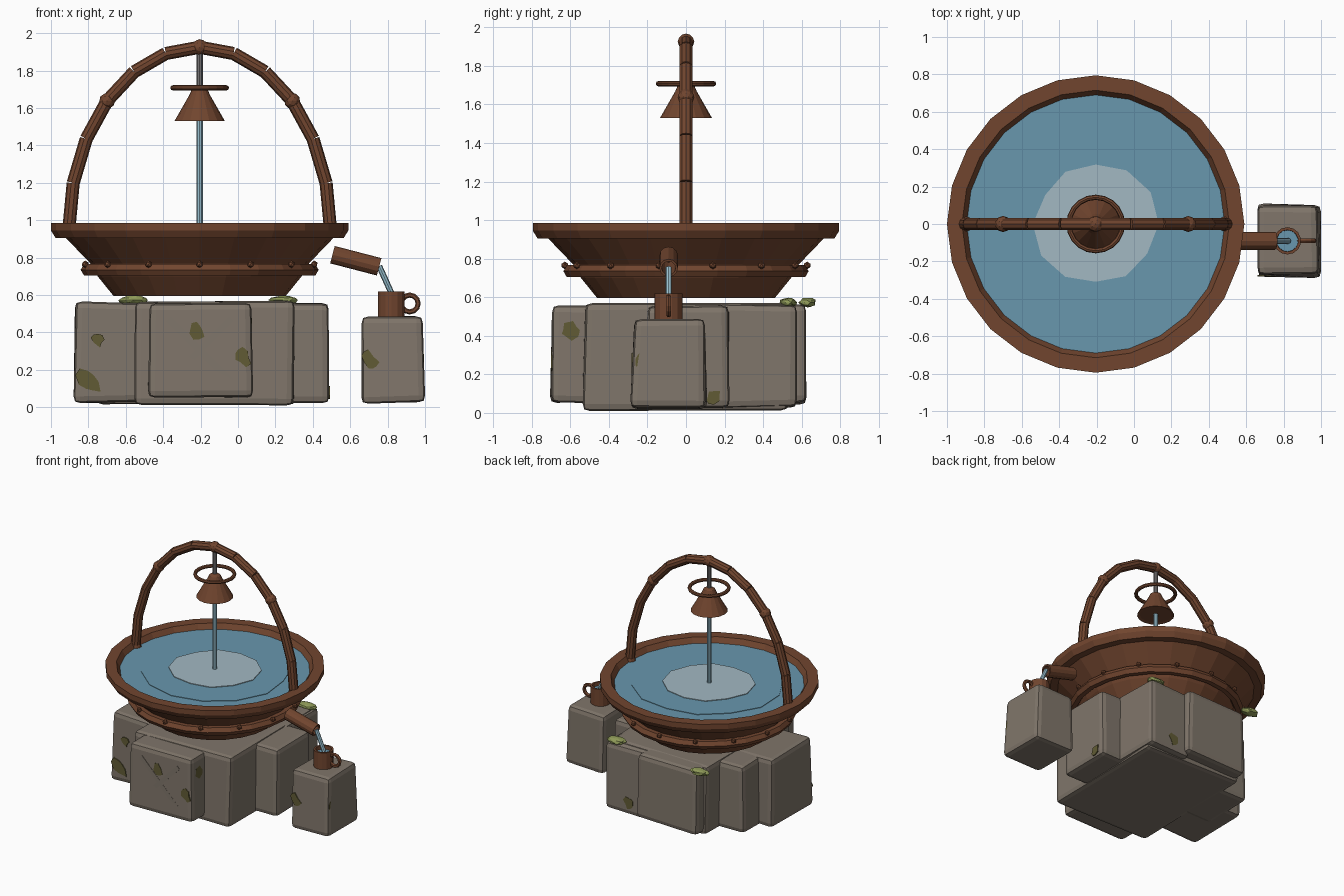
import bpy, bmesh, math, random
from mathutils import Vector, Matrix

random.seed(4)
if "Cube" in bpy.data.objects:
    bpy.data.objects.remove(bpy.data.objects["Cube"])


def material(name, r, g, b):
    m = bpy.data.materials.new(name)
    m.use_nodes = True
    m.diffuse_color = (r, g, b, 1)
    m.node_tree.nodes["Principled BSDF"].inputs["Base Color"].default_value = (r, g, b, 1)
    return m


WOOD = material("brown wood", .165, .06, .028)
STONE = material("grey stone", .215, .18, .145)
WATER = material("blue water", .14, .31, .42)
FOAM = material("pale foam", .36, .48, .54)
STREAM = material("light stream", .32, .53, .63)
ROD = material("grey rod", .19, .18, .18)
MOSS = material("dark moss", .12, .105, .035)
CLUMP = material("light moss", .28, .33, .10)

CX = -.205  # basin axis


def finish(name, bm, mat, matrix=None):
    bmesh.ops.recalc_face_normals(bm, faces=bm.faces)
    me = bpy.data.meshes.new(name)
    bm.to_mesh(me)
    bm.free()
    me.materials.append(mat)
    ob = bpy.data.objects.new(name, me)
    bpy.context.collection.objects.link(ob)
    if matrix:
        ob.matrix_world = matrix
    return ob


def lathe(name, profile, mat, n=24, loc=(CX, 0, 0), closed=False, jitter=0, rot=None):
    """Spin (radius, height) points; caps the ends unless the profile is closed."""
    bm = bmesh.new()
    wobble = [1 + random.uniform(-jitter, jitter) for _ in range(n)]
    rings = []
    for r, z in profile:
        rings.append([bm.verts.new((r * w * math.sin(math.tau * i / n),
                                    r * w * math.cos(math.tau * i / n), z))
                      for i, w in enumerate(wobble)])
    pairs = list(zip(rings, rings[1:]))
    if closed:
        pairs.append((rings[-1], rings[0]))
    else:
        bm.faces.new(rings[0])
        bm.faces.new(rings[-1])
    for a, b in pairs:
        for i in range(n):
            j = (i + 1) % n
            bm.faces.new((a[i], a[j], b[j], b[i]))
    matrix = Matrix.Translation(loc)
    if rot:
        matrix = matrix @ rot.to_matrix().to_4x4()
    return finish(name, bm, mat, matrix)


def rod(name, a, b, r, mat, n=10):
    a, b = Vector(a), Vector(b)
    d = b - a
    return lathe(name, [(r, 0), (r, d.length)], mat, n, a, rot=d.to_track_quat('Z', 'Y'))


def ball(name, loc, r, mat, scale=(1, 1, 1), jitter=0):
    bm = bmesh.new()
    bmesh.ops.create_icosphere(bm, subdivisions=2 if r > .03 else 1, radius=r)
    for v in bm.verts:
        v.co *= 1 + random.uniform(-jitter, jitter)
    return finish(name, bm, mat, Matrix.Translation(loc) @ Matrix.Diagonal((*scale, 1)))


def ring(name, loc, major, minor, mat, n=20, sides=8, rot=None, stretch=1):
    pts = [(major + minor * math.cos(math.tau * k / sides),
            stretch * minor * math.sin(math.tau * k / sides)) for k in range(sides)]
    return lathe(name, pts, mat, n, loc, closed=True, rot=rot)


def stone(name, x, y, z, taper=.97, skew=.008):
    """Bevelled, slightly uneven block spanning the given ranges."""
    bm = bmesh.new()
    bmesh.ops.create_cube(bm, size=1)
    size = Vector([r[1] - r[0] for r in (x, y, z)])
    for v in bm.verts:
        t = taper if v.co.z > 0 else 1
        v.co = Vector((v.co.x * size.x * t, v.co.y * size.y * t, v.co.z * size.z))
        v.co += Vector([random.uniform(-skew, skew) for _ in range(3)])
    bmesh.ops.bevel(bm, geom=bm.edges[:], offset=.035, segments=2, profile=.6, affect='EDGES')
    return finish(name, bm, STONE, Matrix.Translation([sum(r) / 2 for r in (x, y, z)]))


def patch(loc, w, h, normal):
    """Thin irregular moss plate lying on a stone face."""
    ob = lathe("moss_patch", [(1, -.004), (1, .004)], MOSS, 9, jitter=.3)
    spin = Matrix.Rotation(.6, 4, 'Z')
    turn = Vector(normal).to_track_quat('Z', 'Y').to_matrix().to_4x4()
    ob.matrix_world = Matrix.Translation(loc) @ turn @ spin @ Matrix.Diagonal((w, h, 1, 1))


# Stone pedestal
stone("core_stone", (-.55, .30), (-.53, .53), (.015, .565), .99)
stone("front_stone", (-.485, .075), (-.70, -.3), (.05, .56))
stone("left_side_stone", (.05, .49), (-.21, .23), (.025, .56))
stone("right_side_stone", (-.875, -.5), (-.36, .16), (.03, .56))
stone("back_left_stone", (-.05, .32), (.15, .575), (.03, .56))
stone("back_right_stone", (-.53, 0), (.2, .625), (.05, .56))
stone("corner_stone", (-.76, -.3), (-.05, .36), (.02, .55))
stone("mug_stone", (.655, .995), (-.285, .105), (.025, .485), .93)

# Crossed strips on the front stone
for s in (-1, 1):
    bm = bmesh.new()
    bmesh.ops.create_cube(bm, size=1)
    finish("cross_strip", bm, STONE, Matrix.Translation((CX, -.694, .305))
           @ Matrix.Rotation(s * math.pi / 4, 4, 'Y') @ Matrix.Diagonal((.47, .009, .032, 1)))

# Moss
FRONT, SIDE, BACK = (0, -1, 0), (1, 0, 0), (0, 1, 0)
patch((-.22, -.694, .41), .04, .05, FRONT)
patch((.025, -.697, .27), .04, .05, FRONT)
patch((-.80, -.358, .14), .05, .07, FRONT)
patch((-.75, -.355, .36), .03, .035, FRONT)
patch((.705, -.278, .25), .035, .06, FRONT)
patch((.07, -.60, .42), .06, .045, SIDE)
patch((.988, -.22, .26), .04, .06, SIDE)
patch((.487, .14, .08), .04, .03, SIDE)
patch((.1, .573, .12), .04, .05, BACK)
patch((-.86, -.05, .25), .03, .04, (-1, 0, 0))
for x, y in ((.24, .53), (-.56, .63)):
    ball("moss_clump", (x, y, .573), .075, CLUMP, (1, .6, .33), .12)

# Basin, rim and band
lathe("basin", [(.46, .595), (.545, .70), (.585, .77), (.715, .905), (.72, .93)], WOOD)
lathe("rim", [(.76, .985), (.795, .985), (.795, .945), (.77, .905), (.70, .905),
              (.69, .945), (.715, .985)], WOOD, closed=True)
ring("band", (CX, 0, .735), .60, .036, WOOD, n=24, sides=6)
for i in range(14):
    a = math.tau * i / 14
    ball("rivet", (CX + .628 * math.sin(a), -.628 * math.cos(a), .765), .02, WOOD)

# Water surface
lathe("water", [(.705, .92), (.705, .945)], WATER)
lathe("water_ripple", [(.55, .94), (.55, .949)], WATER, 14, jitter=.03)
lathe("foam", [(.325, .945), (.325, .954)], FOAM, 12, jitter=.05)

# Segmented arch handle
arch = [Vector((CX + .70 * math.cos(math.pi * k / 12), 0,
                .945 + .98 * math.sin(math.pi * k / 12))) for k in range(13)]
for a, b in zip(arch, arch[1:]):
    rod("arch_segment", a, b, .035, WOOD)
for k in (0, 3, 6, 9, 12):
    ball("arch_joint", arch[k], .043, WOOD)

# Centre rod, stream, bell and hoop
rod("hanging_rod", (CX, 0, 1.6), (CX, 0, 1.92), .018, ROD)
rod("fountain_stream", (CX, 0, .94), (CX, 0, 1.62), .018, STREAM)
lathe("bell", [(.115, 1.535), (.135, 1.53), (.055, 1.67), (.042, 1.70), (.02, 1.715)], WOOD, 16)
ring("hoop", (CX, 0, 1.708), .143, .014, WOOD)

# Spout and pouring water
axis = Vector((.25, 0, -.065))
lathe("spout", [(.048, 0), (.048, .258), (.036, .258), (.036, 0)], WOOD, 12,
      (.505, -.09, .816), closed=True, rot=axis.to_track_quat('Z', 'Y'))
rod("pouring_water", (.755, -.09, .755), (.825, -.09, .60), .016, STREAM, 8)

# Mug
lathe("mug", [(.073, .48), (.073, .62), (.058, .62), (.055, .52)], WOOD, 14, (.82, -.09, 0))
lathe("mug_water", [(.057, .56), (.057, .59)], WATER, 14, (.82, -.09, 0))
ring("mug_handle", (.918, -.09, .555), .045, .014, WOOD, n=12, sides=6,
     rot=Vector((0, 1, 0)).to_track_quat('Z', 'Y'))
